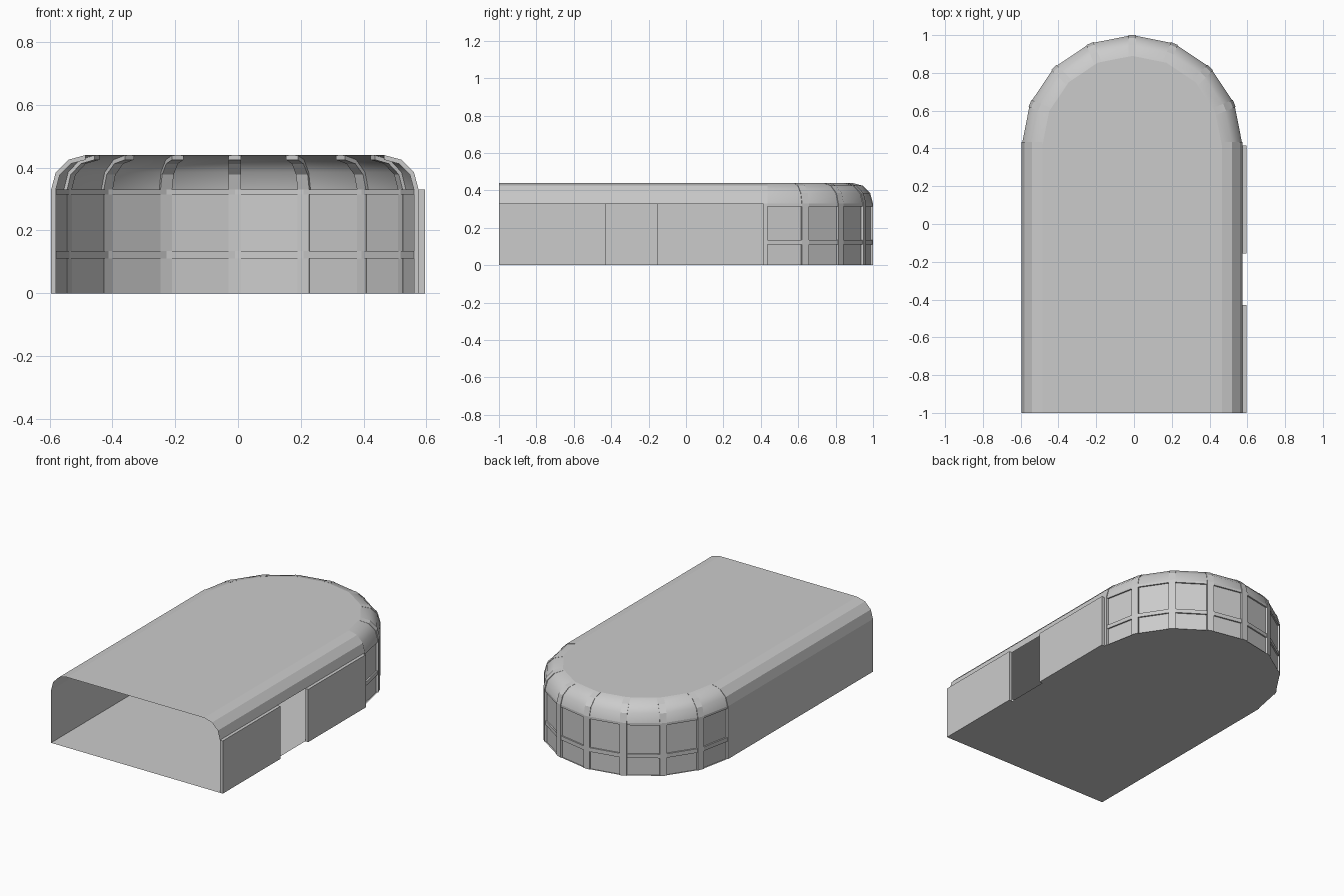
import bpy, bmesh, math
from mathutils import Vector

if "Cube" in bpy.data.objects:
    bpy.data.objects.remove(bpy.data.objects["Cube"])

CX, CY, R = -0.01, 0.415, 0.585      # centre and radius of the rounded end
WALL, TOP, BEV = 0.33, 0.44, 0.11    # wall height, roof height, roof curve
STEPS = 8
ANGLES = [math.pi * i / STEPS for i in range(STEPS + 1)]


def finish(name, bm, recalc=True, smooth=False):
    if recalc:
        bmesh.ops.recalc_face_normals(bm, faces=bm.faces)
    me = bpy.data.meshes.new(name)
    bm.to_mesh(me)
    bm.free()
    ob = bpy.data.objects.new(name, me)
    bpy.context.collection.objects.link(ob)
    if smooth:
        bpy.context.view_layer.objects.active = ob
        ob.select_set(True)
        bpy.ops.object.shade_smooth_by_angle(angle=math.radians(35))
        ob.select_set(False)
    return ob


def loft(bm, rings, closed=False, caps=False):
    rows = [[bm.verts.new(p) for p in ring] for ring in rings]
    n = len(rows[0])
    for a, b in zip(rows, rows[1:]):
        for i in range(n if closed else n - 1):
            j = (i + 1) % n
            bm.faces.new((a[i], a[j], b[j], b[i]))
    if caps:
        bm.faces.new(rows[0][::-1])
        bm.faces.new(rows[-1])


def polar(r, a, z):
    return Vector((CX + r * math.cos(a), CY + r * math.sin(a), z))


def curve(inset=0.0):
    # quarter round from wall top to roof edge as (radius, z)
    b = BEV - inset
    return [(R - BEV + b * math.cos(t), WALL + b * math.sin(t))
            for t in (math.pi / 6 * k for k in range(4))]


def sweep(name, section, closed=False, smooth=False):
    bm = bmesh.new()
    loft(bm, [[polar(r, a, z) for r, z in section] for a in ANGLES], closed, closed)
    return finish(name, bm, smooth=smooth)


def box(name, x0, x1, y0, y1, z0, z1):
    bm = bmesh.new()
    loft(bm, [[(x0, y, z0), (x1, y, z0), (x1, y, z1), (x0, y, z1)] for y in (y0, y1)], True, True)
    return finish(name, bm)


# hall: left wall and curved roof, open at the front
left = [(CX - r, z) for r, z in [(R, 0)] + curve()]
right = [(CX + r, z) for r, z in reversed(curve())]
bm = bmesh.new()
loft(bm, [[(x, y, z) for x, z in left + right] for y in (-1, CY)])
finish("hall_shell", bm)

# right wall in two panels with a doorway between
box("right_wall_front", CX + R, CX + R + 0.02, -1, -0.43, 0, WALL)
box("right_wall_rear", CX + R, CX + R + 0.02, -0.155, CY, 0, WALL)

# floor and flat roof of the rounded end
for name, r, z, y0 in (("floor", R, 0, -1), ("rounded_end_roof", R - BEV, TOP, CY)):
    bm = bmesh.new()
    pts = [polar(r, a, z) for a in ANGLES]
    if y0 < CY:
        pts += [Vector((CX - r, y0, z)), Vector((CX + r, y0, z))]
    f = bm.faces.new([bm.verts.new(p) for p in pts])
    if name == "floor":
        f.normal_flip()
    finish(name, bm, recalc=False)

# window panes, curved roof rim and horizontal bars
sweep("window_panes", [(R - 0.009, 0), (R - 0.009, WALL)])
sweep("roof_rim", curve(), smooth=True)
for name, z0, z1 in (("middle_bar", 0.11, 0.135), ("upper_bar", 0.315, WALL)):
    sweep(name, [(R - 0.015, z0), (R, z0), (R, z1), (R - 0.015, z1)], closed=True)

# upright ribs that bend over onto the roof
outline = [(R, 0)] + curve() + list(reversed(curve(0.015))) + [(R - 0.015, 0)]
bm = bmesh.new()
for i, a in enumerate(ANGLES):
    tangent = Vector((-math.sin(a), math.cos(a), 0))
    lo = 0 if i == 0 else -0.02
    hi = 0 if i == STEPS else 0.02
    loft(bm, [[polar(r, a, z) + tangent * s for r, z in outline] for s in (lo, hi)], True, True)
finish("window_ribs", bm)
